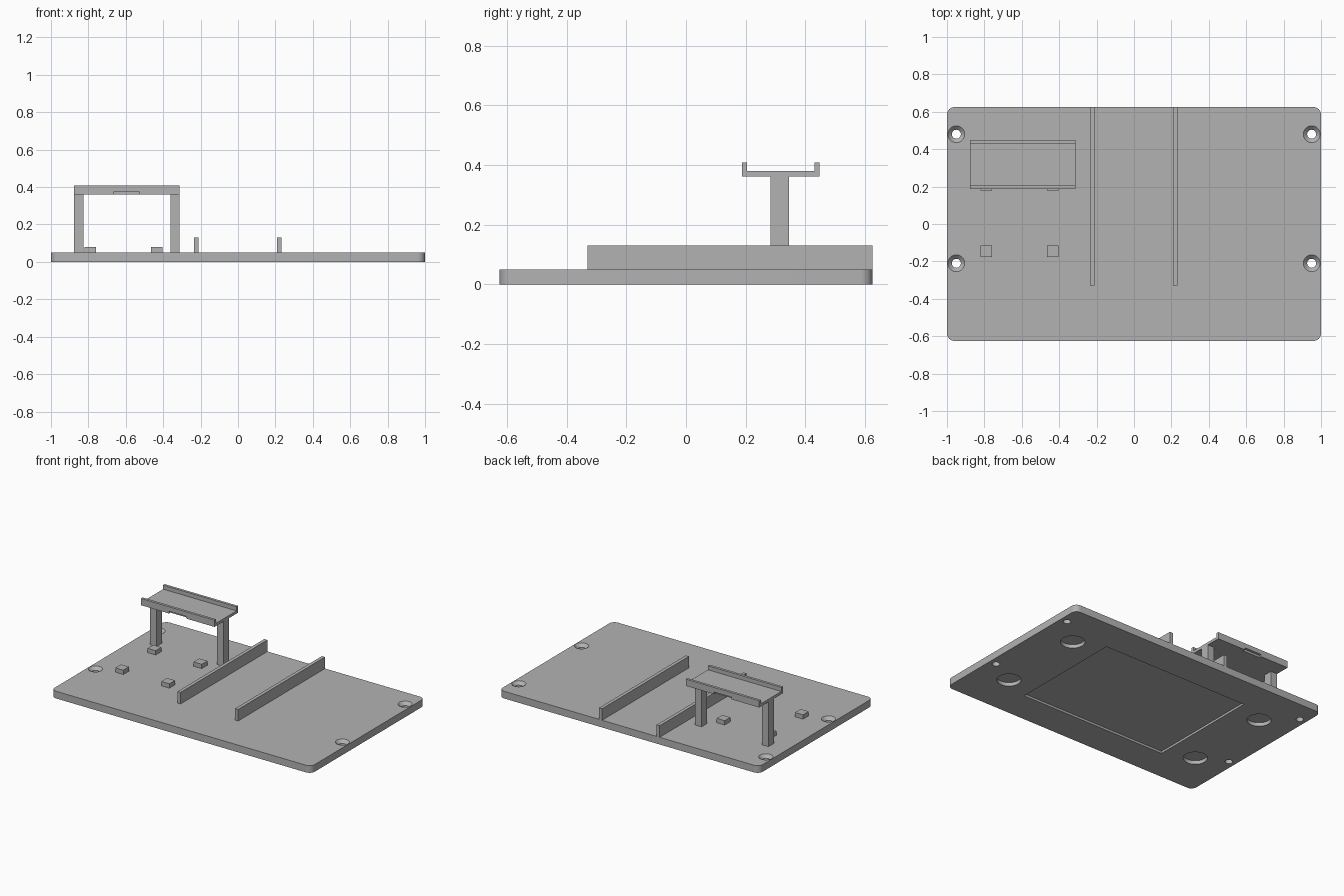
import bpy, bmesh
from math import cos, sin, pi, radians
from mathutils import Matrix, Vector

cube = bpy.data.objects.get("Cube")
if cube:
    bpy.data.objects.remove(cube, do_unlink=True)

GREY = (0.448, 0.448, 0.448, 1)
grey = bpy.data.materials.new("plain grey")
grey.use_nodes = True
grey.diffuse_color = GREY
grey.node_tree.nodes["Principled BSDF"].inputs["Base Color"].default_value = GREY


def make_object(name, bm):
    bmesh.ops.recalc_face_normals(bm, faces=bm.faces)
    mesh = bpy.data.meshes.new(name)
    bm.to_mesh(mesh)
    bm.free()
    mesh.materials.append(grey)
    obj = bpy.data.objects.new(name, mesh)
    bpy.context.collection.objects.link(obj)
    return obj


def box(name, x, y, z):
    bm = bmesh.new()
    lo, hi = Vector((x[0], y[0], z[0])), Vector((x[1], y[1], z[1]))
    size = Matrix.Diagonal(hi - lo).to_4x4()
    bmesh.ops.create_cube(bm, size=1, matrix=Matrix.Translation((lo + hi) / 2) @ size)
    return make_object(name, bm)


def cone(name, x, y, z, r_low, r_high):
    bm = bmesh.new()
    bmesh.ops.create_cone(bm, cap_ends=True, segments=48, radius1=r_low, radius2=r_high,
                          depth=z[1] - z[0],
                          matrix=Matrix.Translation((x, y, (z[0] + z[1]) / 2)))
    return make_object(name, bm)


def extrude(name, points, offset):
    bm = bmesh.new()
    face = bm.faces.new([bm.verts.new(p) for p in points])
    new = bmesh.ops.extrude_face_region(bm, geom=[face])["geom"]
    verts = [v for v in new if isinstance(v, bmesh.types.BMVert)]
    bmesh.ops.translate(bm, verts=verts, vec=offset)
    # extruding keeps the starting face, so the solid is closed
    return make_object(name, bm)


def cut(target, cutter):
    cutter.hide_render = True
    mod = target.modifiers.new("cut", "BOOLEAN")
    mod.operation = "DIFFERENCE"
    mod.solver = "EXACT"
    mod.object = cutter
    bpy.context.view_layer.objects.active = target
    bpy.ops.object.modifier_apply(modifier=mod.name)
    bpy.data.objects.remove(cutter, do_unlink=True)


# Base plate with rounded corners
THICK, HX, HY, R, STEPS = 0.05, 1.0, 0.625, 0.04, 8
outline = []
for i, (sx, sy) in enumerate([(1, 1), (-1, 1), (-1, -1), (1, -1)]):
    for k in range(STEPS + 1):
        a = (i + k / STEPS) * pi / 2
        outline.append((sx * (HX - R) + R * cos(a), sy * (HY - R) + R * sin(a), 0))
base = extrude("base_plate", outline, (0, 0, THICK))

# Countersunk screw holes and round foot recesses
for side in (-1, 1):
    for y in (0.48, -0.21):
        cut(base, cone("hole", side * 0.95, y, (-0.02, 0.08), 0.024, 0.024))
        cut(base, cone("countersink", side * 0.95, y, (0.029, 0.06), 0.024, 0.055))
    for y in (-0.31, 0.31):
        cut(base, cone("foot_recess", side * 0.76, y, (-0.03, 0.025), 0.076, 0.076))

# Shallow rectangular recess underneath
cut(base, box("label_recess", (-0.56, 0.56), (-0.4, 0.4), (-0.03, 0.015)))

bpy.ops.object.select_all(action="DESELECT")
base.select_set(True)
bpy.context.view_layer.objects.active = base
bpy.ops.object.shade_smooth_by_angle(angle=radians(30))

# Long guide rails
for name, x in (("right_rail", -0.235), ("left_rail", 0.208)):
    box(name, (x, x + 0.024), (-0.33, HY), (THICK, 0.13))

# Small square standoffs
for x in (-0.82, -0.466):
    for y in (-0.177, 0.178):
        box("standoff", (x, x + 0.062), (y, y + 0.062), (THICK, 0.08))

# Raised tray: U-shaped profile on two legs
X0, X1, Y0, Y1, Z0 = -0.877, -0.312, 0.187, 0.448, 0.361
FLOOR, TOP, LIP = 0.38, 0.408, 0.018
profile = [(Y0, Z0), (Y1, Z0), (Y1, TOP), (Y1 - LIP, TOP), (Y1 - LIP, FLOOR),
           (Y0 + LIP, FLOOR), (Y0 + LIP, TOP), (Y0, TOP)]
tray = extrude("tray", [(X0, y, z) for y, z in profile], (X1 - X0, 0, 0))
for y in (Y0, Y1):
    cut(tray, box("notch", (-0.662, -0.528), (y - 0.016, y + 0.016), (0.34, 0.376)))

for name, x in (("right_leg", X0), ("left_leg", X1 - 0.05)):
    box(name, (x, x + 0.05), (0.284, 0.346), (THICK, Z0))
